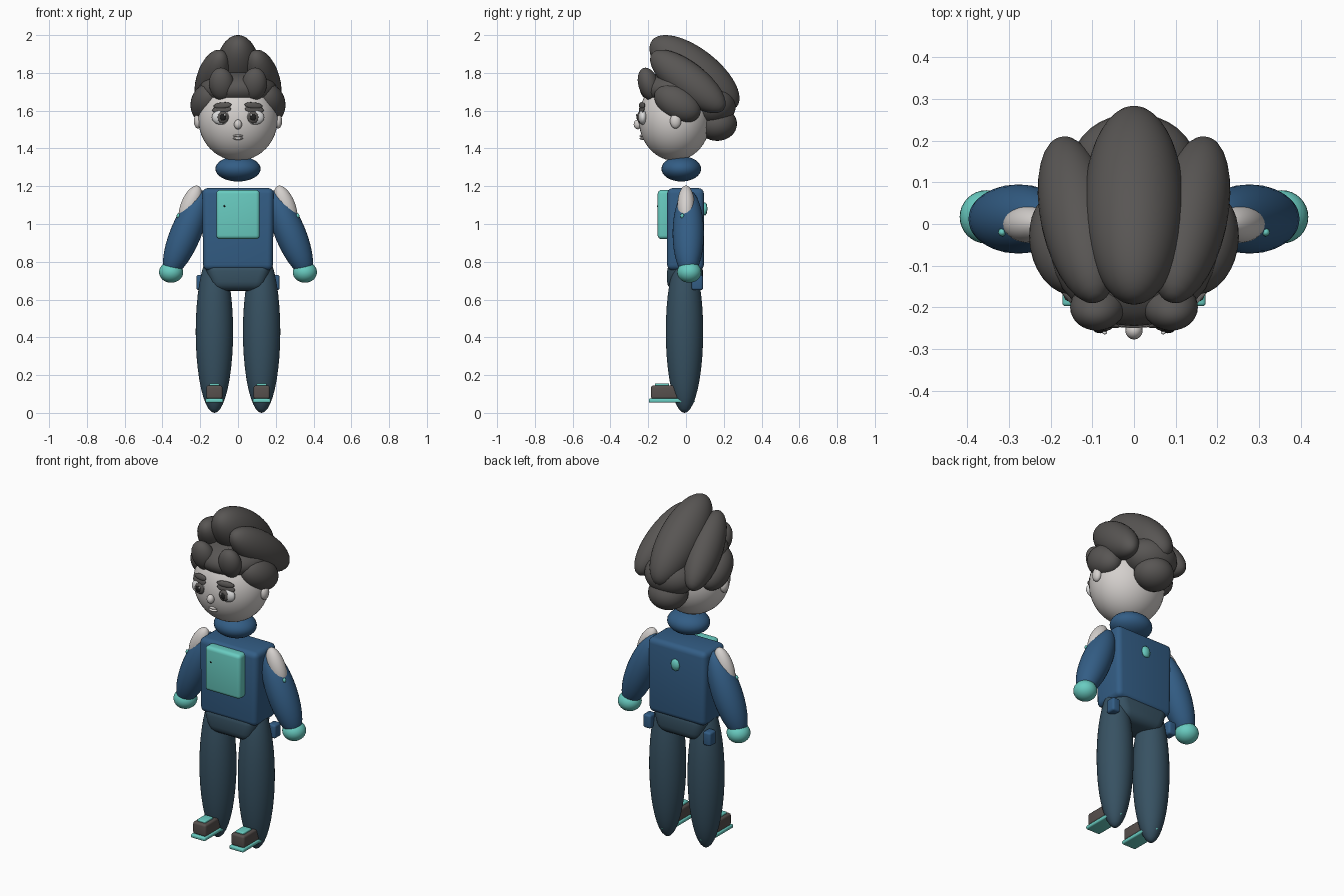
import bpy, bmesh, math
from mathutils import Vector, Matrix

if "Cube" in bpy.data.objects:
    bpy.data.objects.remove(bpy.data.objects["Cube"])


def material(name, rgb):
    m = bpy.data.materials.new(name)
    m.diffuse_color = (*rgb, 1)
    m.use_nodes = True
    m.node_tree.nodes["Principled BSDF"].inputs["Base Color"].default_value = m.diffuse_color
    return m


HAIR = material("charcoal hair", (0.098, 0.092, 0.088))
SKIN = material("pale skin", (0.66, 0.63, 0.61))
BLUE = material("jacket blue", (0.033, 0.11, 0.235))
TEAL = material("teal trim", (0.14, 0.60, 0.53))
SLATE = material("slate trousers", (0.038, 0.083, 0.122))
SHOE = material("shoe brown", (0.095, 0.08, 0.075))
WHITE = material("eye white", (0.70, 0.70, 0.70))
DARK = material("pupil black", (0.015, 0.015, 0.015))


def finish(name, bm, mat):
    me = bpy.data.meshes.new(name)
    bm.to_mesh(me)
    bm.free()
    me.materials.append(mat)
    ob = bpy.data.objects.new(name, me)
    bpy.context.collection.objects.link(ob)
    return ob


def blob(name, mat, loc, r, axis=(0, 0, 1), seg=32):
    """Ellipsoid with radii r; its local z follows axis."""
    z = Vector(axis).normalized()
    x = Vector((1, 0, 0))
    x = (x - z * x.dot(z)).normalized()
    rot = Matrix((x, z.cross(x), z)).transposed().to_4x4()
    bm = bmesh.new()
    bmesh.ops.create_uvsphere(bm, u_segments=seg, v_segments=seg // 2, radius=1)
    bm.transform(Matrix.Translation(loc) @ rot @ Matrix.Diagonal((*r, 1)))
    for f in bm.faces:
        f.smooth = True
    return finish(name, bm, mat)


def box(name, mat, lo, hi, bevel=0.01, taper=1.0):
    """Rounded box between two corners; taper narrows its bottom in x."""
    lo, hi = Vector(lo), Vector(hi)
    c, size = (lo + hi) / 2, hi - lo
    bm = bmesh.new()
    bmesh.ops.create_cube(bm, size=1)
    for v in bm.verts:
        if v.co.z < 0:
            v.co.x *= taper
    bm.transform(Matrix.Translation(c) @ Matrix.Diagonal((*size, 1)))
    bmesh.ops.bevel(bm, geom=bm.edges[:], offset=bevel, segments=4,
                    profile=0.5, affect='EDGES', clamp_overlap=True)
    for f in bm.faces:
        f.smooth = True
    ob = finish(name, bm, mat)
    bpy.context.view_layer.objects.active = ob
    ob.select_set(True)
    bpy.ops.object.shade_smooth_by_angle(angle=math.radians(35))
    ob.select_set(False)
    return ob


# Head, nose and mouth
blob("head", SKIN, (0, -0.06, 1.555), (0.21, 0.19, 0.22), seg=48)
blob("nose", SKIN, (0, -0.255, 1.527), (0.021, 0.022, 0.026), seg=16)
for name, z in (("upper_lip", 1.467), ("lower_lip", 1.453)):
    blob(name, SKIN, (0, -0.228, z), (0.027, 0.018, 0.008), seg=16)

# Central hair
blob("hair_cap", HAIR, (0, -0.045, 1.715), (0.205, 0.2, 0.10))
blob("hair_crest", HAIR, (0, 0.045, 1.797), (0.12, 0.13, 0.285), (0, 0.788, -0.616), 48)
blob("hair_back", HAIR, (0, 0.14, 1.63), (0.15, 0.125, 0.11))
blob("hair_nape", HAIR, (0, 0.165, 1.53), (0.11, 0.105, 0.09))

# Neck and torso
blob("collar", BLUE, (0, -0.025, 1.292), (0.12, 0.105, 0.067))
box("torso", BLUE, (-0.19, -0.1, 0.755), (0.19, 0.095, 1.19), 0.03, 0.97)
box("chest_panel", TEAL, (-0.115, -0.15, 0.92), (0.115, -0.08, 1.18), 0.02)
blob("panel_button", DARK, (-0.072, -0.15, 1.095), (0.005, 0.004, 0.005), seg=8)
blob("back_badge", TEAL, (0, 0.1, 1.08), (0.03, 0.014, 0.036), (0, 0, 1), 8)
box("hips", SLATE, (-0.185, -0.1, 0.645), (0.185, 0.09, 0.80), 0.05, 0.72)

# Everything that comes in pairs
for s, side in ((-1, "left"), (1, "right")):
    # Hair locks
    blob(f"{side}_hair_sweep", HAIR, (s * 0.133, 0.01, 1.755), (0.09, 0.10, 0.245),
         (s * 0.17, 0.77, -0.60))
    blob(f"{side}_hair_temple", HAIR, (s * 0.165, -0.045, 1.64), (0.085, 0.09, 0.135),
         (s * 0.15, 0.8, -0.5))
    blob(f"{side}_hair_fringe", HAIR, (s * 0.087, -0.198, 1.74), (0.066, 0.054, 0.09),
         (s * 0.1, -0.3, 1))
    blob(f"{side}_ear", SKIN, (s * 0.212, -0.055, 1.545), (0.022, 0.03, 0.04), seg=16)

    # Eyes and brows
    blob(f"{side}_eye", WHITE, (s * 0.087, -0.228, 1.565), (0.052, 0.024, 0.04), seg=24)
    blob(f"{side}_iris", HAIR, (s * 0.08, -0.245, 1.565), (0.03, 0.013, 0.032), seg=20)
    blob(f"{side}_pupil", DARK, (s * 0.08, -0.254, 1.565), (0.017, 0.008, 0.018), seg=16)
    blob(f"{side}_eye_glint", WHITE, (s * 0.07, -0.261, 1.577), (0.006, 0.004, 0.006), seg=10)
    blob(f"{side}_brow", HAIR, (s * 0.082, -0.233, 1.628), (0.009, 0.017, 0.05),
         (s, 0.3, -0.08), 16)
    blob(f"{side}_lash", HAIR, (s * 0.087, -0.235, 1.606), (0.006, 0.02, 0.052),
         (s, 0.25, -0.08), 16)

    # Arm, bare shoulder and cuff
    down = (s * 0.38, 0, -0.92)
    blob(f"{side}_sleeve", BLUE, (s * 0.277, 0.012, 0.95), (0.082, 0.083, 0.245), down)
    blob(f"{side}_shoulder", SKIN, (s * 0.252, 0, 1.1), (0.05, 0.045, 0.11), down)
    blob(f"{side}_sleeve_stud", TEAL, (s * 0.316, -0.02, 1.043), (0.01, 0.01, 0.014), seg=8)
    blob(f"{side}_cuff", TEAL, (s * 0.354, 0.017, 0.745), (0.064, 0.064, 0.056))
    for i in range(4):
        blob(f"{side}_finger_{i + 1}", SKIN, (s * 0.405, 0.006, 0.706 + i * 0.018),
             (0.009, 0.011, 0.042), (s, 0, 0), 12)

    # Leg and belt pouch
    blob(f"{side}_leg", SLATE, (s * 0.125, -0.008, 0.43), (0.099, 0.099, 0.43), seg=40)
    box(f"{side}_pouch", BLUE, (s * 0.195 - 0.025, 0.03, 0.65),
        (s * 0.195 + 0.025, 0.09, 0.73), 0.012)

    # Shoe
    x = s * 0.125
    box(f"{side}_shoe_sole", TEAL, (x - 0.047, -0.197, 0.054), (x + 0.047, 0.01, 0.076), 0.008)
    box(f"{side}_shoe_upper", SHOE, (x - 0.043, -0.185, 0.074), (x + 0.043, -0.03, 0.145), 0.012)
    box(f"{side}_shoe_strap", TEAL, (x - 0.027, -0.165, 0.142), (x + 0.027, -0.09, 0.156), 0.005)
    blob(f"{side}_heel_stud", TEAL, (x, 0.022, 0.062), (0.012, 0.026, 0.01), seg=8)
